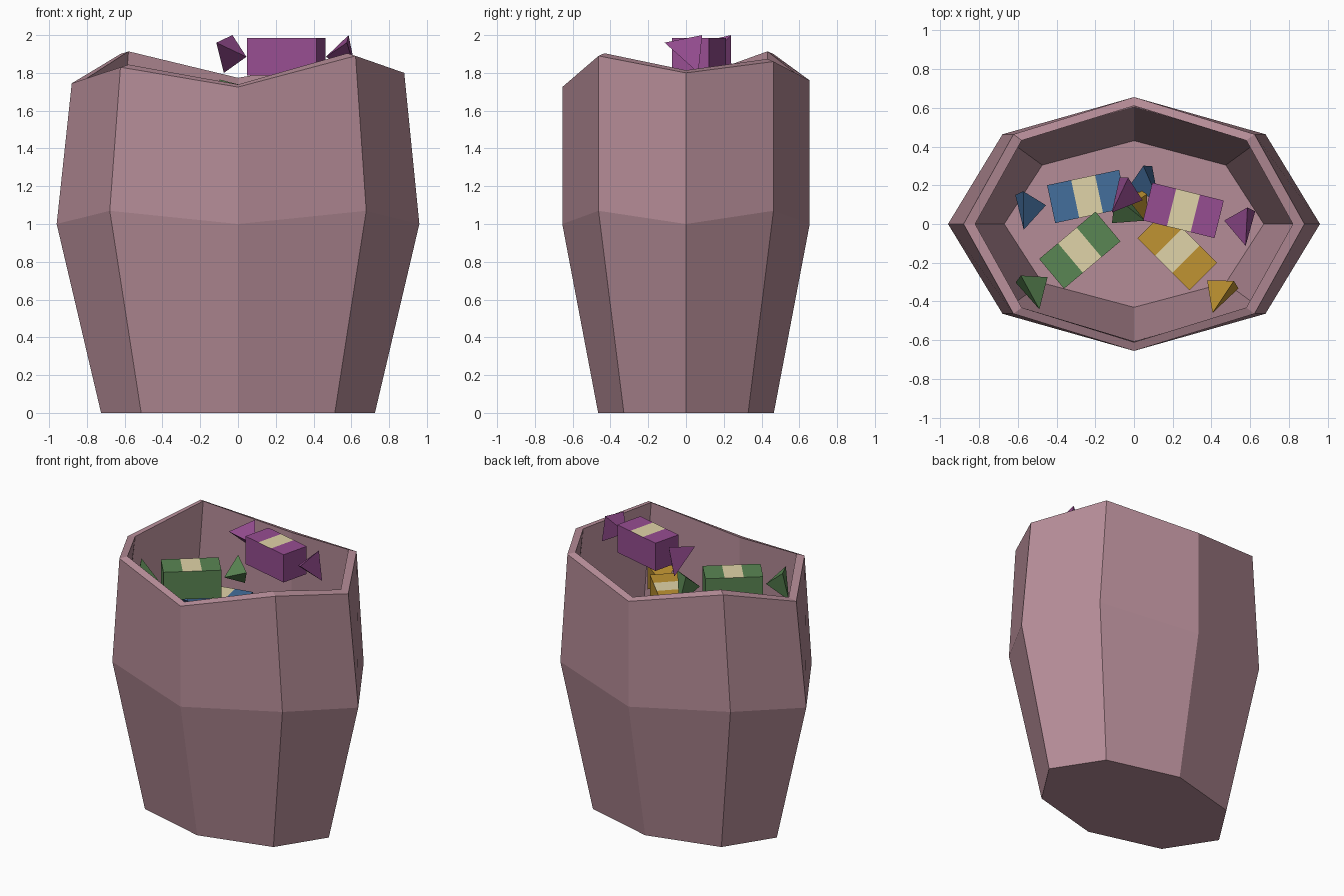
import bpy, bmesh, math
from mathutils import Vector

if "Cube" in bpy.data.objects:
    bpy.data.objects.remove(bpy.data.objects["Cube"])


def material(name, hex_code):
    rgb = [int(hex_code[i:i + 2], 16) / 255 for i in (0, 2, 4)]
    lin = [c / 12.92 if c <= 0.04045 else ((c + 0.055) / 1.055) ** 2.4 for c in rgb]
    m = bpy.data.materials.new(name)
    m.diffuse_color = (*lin, 1)
    m.use_nodes = True
    m.node_tree.nodes["Principled BSDF"].inputs["Base Color"].default_value = m.diffuse_color
    return m


def make_object(name, bm, mats):
    bmesh.ops.recalc_face_normals(bm, faces=bm.faces)
    me = bpy.data.meshes.new(name)
    bm.to_mesh(me)
    bm.free()
    for m in mats:
        me.materials.append(m)
    ob = bpy.data.objects.new(name, me)
    bpy.context.collection.objects.link(ob)
    return ob


pink = material("dusty_pink", "B58C97")
cream = material("cream", "E0D4A8")

# Sack: octagonal rings, outside from the base up, then inside down to the floor
rim_z = [1.80, 1.86, 1.76, 1.90, 1.745, 1.83, 1.725, 1.89]
mid_z = [1.0, 1.07] * 4
rings = [
    (0.725, 0.465, [0.0] * 8),
    (0.96, 0.655, mid_z),
    (0.88, 0.655, rim_z),
    (0.82, 0.61, [z + 0.014 for z in rim_z]),
    (0.91, 0.605, mid_z),
    (0.67, 0.43, [0.05] * 8),
]
bm = bmesh.new()
loops = []
for rx, ry, zs in rings:
    loops.append([bm.verts.new((rx * math.cos(i * math.pi / 4),
                                ry * math.sin(i * math.pi / 4), zs[i])) for i in range(8)])
for a, b in zip(loops, loops[1:]):
    for i in range(8):
        j = (i + 1) % 8
        bm.faces.new((a[i], a[j], b[j], b[i]))
bm.faces.new(loops[0])    # underside
bm.faces.new(loops[-1])   # inner floor
make_object("sack", bm, [pink])


def sweet(colour, mat, x, y, z, degrees):
    """Wrapped block with a cream band on top and a three-sided twist at each end."""
    # Block, cut into three along its length
    bm = bmesh.new()
    bands = []
    for u in (-0.19, -0.063, 0.063, 0.19):
        bands.append([bm.verts.new((u, t, h)) for t, h in
                      ((-0.1, -0.1), (0.1, -0.1), (0.1, 0.1), (-0.1, 0.1))])
    for a, b in zip(bands, bands[1:]):
        for i in range(4):
            j = (i + 1) % 4
            bm.faces.new((a[i], a[j], b[j], b[i]))
    bm.faces.new(bands[0])
    bm.faces.new(bands[-1])
    bm.normal_update()
    for f in bm.faces:
        c = f.calc_center_median()
        if abs(c.x) < 0.01 and c.z > 0.09:
            f.material_index = 1
    parts = [make_object(colour + "_sweet", bm, [mat, cream])]

    # Wrapper twists, mirrored along the block
    for side, label in ((-1, "left"), (1, "right")):
        bm = bmesh.new()
        tip, a, b, c = [bm.verts.new((side * p[0], p[1], p[2])) for p in
                        ((0.217, 0, 0), (0.317, 0.095, 0.115),
                         (0.356, -0.1, 0.075), (0.361, 0.085, -0.085))]
        for f in ((tip, a, b), (tip, b, c), (tip, c, a), (a, c, b)):
            bm.faces.new(f)
        parts.append(make_object(colour + "_twist_" + label, bm, [mat]))

    for ob in parts:
        ob.location = Vector((x, y, z))
        ob.rotation_euler.z = math.radians(degrees)


sweet("blue", material("blue", "446E9C"), -0.242, 0.142, 1.35, 12)
sweet("yellow", material("mustard_yellow", "C09432"), 0.224, -0.137, 1.41, -45)
sweet("green", material("green", "5A8653"), -0.28, -0.135, 1.65, 40)
sweet("purple", material("purple", "964D91"), 0.255, 0.07, 1.885, -14)
